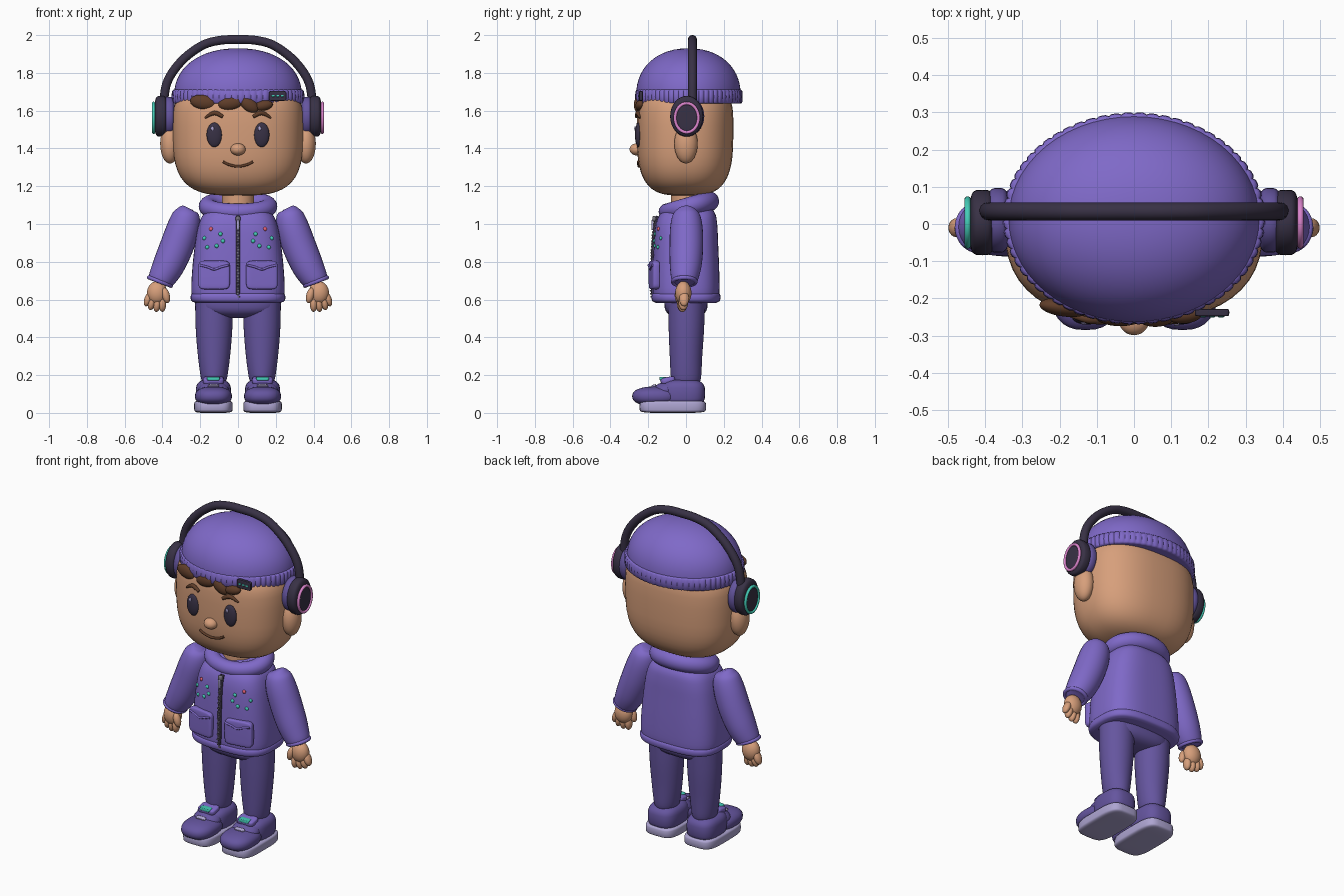
import bpy, bmesh
from math import sin, cos, pi, radians, copysign
from mathutils import Vector, Euler
from mathutils.bvhtree import BVHTree

cube = bpy.data.objects.get("Cube")
if cube:
    bpy.data.objects.remove(cube, do_unlink=True)


def material(name, code):
    srgb = [int(code[i:i + 2], 16) / 255 for i in (0, 2, 4)]
    col = [c / 12.92 if c < 0.04 else ((c + 0.055) / 1.055) ** 2.4 for c in srgb] + [1]
    m = bpy.data.materials.new(name)
    m.use_nodes = True
    m.diffuse_color = col
    m.node_tree.nodes["Principled BSDF"].inputs["Base Color"].default_value = col
    return m


PURPLE = material("purple cloth", "7F69C8")
INDIGO = material("indigo cloth", "65559F")
SKIN = material("skin", "D79F7B")
DARK = material("dark plastic", "383145")
BROWN = material("brown hair", "5F3D29")
LILAC = material("lilac rubber", "AEA5D2")
TEAL = material("teal", "45CDB8")
PINK = material("pink", "DB84CC")
RED = material("coral red", "E8637A")
GREY = material("zip metal", "77737F")
SIDES = ((1, "left"), (-1, "right"))


def skin(name, rings, mat, closed=False):
    """Bridge a list of point rings into one smooth mesh."""
    bm = bmesh.new()
    rows = [[bm.verts.new(p) for p in ring] for ring in rings]
    n = len(rows[0])
    pairs = list(zip(rows, rows[1:])) + ([(rows[-1], rows[0])] if closed else [])
    for a, b in pairs:
        for i in range(n):
            j = (i + 1) % n
            bm.faces.new((a[i], a[j], b[j], b[i]))
    if not closed:
        bm.faces.new(rows[0])
        bm.faces.new(rows[-1])
    bmesh.ops.recalc_face_normals(bm, faces=bm.faces)
    mesh = bpy.data.meshes.new(name)
    bm.to_mesh(mesh)
    bm.free()
    mesh.materials.append(mat)
    ob = bpy.data.objects.new(name, mesh)
    bpy.context.collection.objects.link(ob)
    bpy.ops.object.select_all(action="DESELECT")
    ob.select_set(True)
    bpy.context.view_layer.objects.active = ob
    bpy.ops.object.shade_smooth_by_angle(angle=radians(50))
    return ob


def spow(v, e):
    return copysign(abs(v) ** e, v)


def blob(name, loc, size, mat, e=1, ez=None, rot=(0, 0, 0), top=1, bottom=1, n=32):
    """Superellipsoid: exponents below 1 make it boxier."""
    ez = ez or e
    turn, rings = Euler(rot), []
    for k in range(n // 2 + 1):
        v = -pi / 2 + pi * (0.01 + 0.98 * k / (n // 2))
        r, z = cos(v) ** ez, spow(sin(v), ez)
        z *= size[2] * (top if z > 0 else bottom)
        ring = []
        for i in range(n):
            u = 2 * pi * i / n
            p = Vector((size[0] * r * spow(cos(u), e), size[1] * r * spow(sin(u), e), z))
            ring.append(turn.to_matrix() @ p + Vector(loc))
        rings.append(ring)
    return skin(name, rings, mat)


def spline(pts, steps, closed=False):
    """Smooth interpolation through rows of numbers."""
    n, out = len(pts), []
    get = lambda i: pts[i % n] if closed else pts[max(0, min(n - 1, i))]
    for i in range(n if closed else n - 1):
        for s in range(steps):
            t = s / steps
            out.append([b + t / 2 * (c - a + t * (2*a - 5*b + 4*c - d + t * (3*b - a - 3*c + d)))
                        for a, b, c, d in zip(get(i - 1), get(i), get(i + 1), get(i + 2))])
    return out if closed else out + [list(pts[-1])]


def loft(name, sections, mat, e=1, cx=0, n=40, steps=4, groove=0):
    """Stack of rounded sections: z, half width, half depth, centre y."""
    rings = []
    for z, rx, ry, cy in spline(sections, steps):
        ring = []
        for i in range(n):
            u, k = 2 * pi * i / n, 1 - (groove if i % 4 == 0 else 0)
            ring.append((cx + rx * k * spow(cos(u), e), cy + ry * k * spow(sin(u), e), z))
        rings.append(ring)
    return skin(name, rings, mat)


def tube(name, pts, mat, ref=(0, 1, 0), closed=False, steps=5, n=14):
    """Round sweep along x, y, z, radius rows."""
    path = spline(pts, steps, closed)
    rings, m = [], len(path)
    for k, row in enumerate(path):
        a = path[(k - 1) % m if closed else max(0, k - 1)]
        b = path[(k + 1) % m if closed else min(m - 1, k + 1)]
        t = (Vector(b[:3]) - Vector(a[:3])).normalized()
        v = t.cross(Vector(ref)).normalized()
        u = v.cross(t)
        rings.append([Vector(row[:3]) + row[3] * (u * cos(q) + v * sin(q))
                      for q in (2 * pi * i / n for i in range(n))])
    return skin(name, rings, mat, closed)


def front_of(ob):
    """Function giving the front surface point of a part at x, z."""
    tree = BVHTree.FromPolygons([v.co for v in ob.data.vertices],
                                [p.vertices for p in ob.data.polygons])
    return lambda x, z, out=0: tree.ray_cast(Vector((x, -2, z)), Vector((0, 1, 0)))[0] - Vector((0, out, 0))


# Head and face
head = blob("head", (0, -0.005, 1.52), (0.347, 0.256, 0.37), SKIN, e=0.8, ez=0.6, top=0.6, n=48)
face = front_of(head)
blob("nose", face(0, 1.395, 0.002), (0.04, 0.038, 0.032), SKIN)
loft("neck", [(1.03, 0.085, 0.08, 0), (1.2, 0.085, 0.08, 0)], SKIN)
tube("smile", [(*face(x, 1.305 + 4 * x * x, 0.003), 0.007) for x in (-0.08, -0.05, 0, 0.05, 0.08)], BROWN)
for s, side in SIDES:
    blob(side + "_eye", face(s * 0.125, 1.472), (0.041, 0.018, 0.065), DARK)
    blob(side + "_eye_glint", face(s * 0.125 - 0.01, 1.505, 0.016), (0.008, 0.004, 0.012), LILAC, n=12)
    tube(side + "_eyebrow", [(*face(s * x, z, 0.004), r) for x, z, r in
         ((0.08, 1.568, 0.009), (0.125, 1.588, 0.012), (0.175, 1.562, 0.005))], BROWN)
    blob(side + "_ear", (s * 0.36, 0, 1.425), (0.052, 0.062, 0.105), SKIN)
for x, z, w, h, tilt in ((-0.185, 1.645, 0.07, 0.038, 8), (-0.04, 1.64, 0.065, 0.036, -8),
                         (0.06, 1.63, 0.055, 0.034, 35), (0.135, 1.627, 0.05, 0.027, -10)):
    blob("hair_lock", face(x, z), (w, 0.025, h), BROWN, rot=(0, radians(tilt), 0.6 * x))

# Knitted hat with a tag
blob("hat_dome", (0, 0.013, 1.68), (0.338, 0.277, 0.25), PURPLE, ez=0.92, bottom=0.1, n=56)
loft("hat_brim", [(1.637, 0.335, 0.27, 0.015), (1.645, 0.35, 0.283, 0.015),
                  (1.703, 0.35, 0.283, 0.015), (1.712, 0.335, 0.27, 0.015)],
     PURPLE, n=256, steps=2, groove=0.015)
blob("hat_tag", (0.21, -0.238, 1.678), (0.046, 0.01, 0.026), DARK, e=0.25)
for i in (-1, 0, 1):
    blob("tag_stitch", (0.21 + i * 0.024, -0.247, 1.678), (0.008, 0.004, 0.005), TEAL, e=0.4, n=12)

# Headphones
half = [(0.395, 1.6), (0.39, 1.68), (0.375, 1.75), (0.335, 1.82), (0.27, 1.89), (0.18, 1.95), (0.09, 1.973)]
arch = half + [(0, 1.976)] + [(-x, z) for x, z in reversed(half)]
tube("headphone_band", [(x, 0.034, z, 0.024) for x, z in arch], DARK)
for s, side in SIDES:
    flat = (0, pi / 2, 0)
    blob(side + "_cushion", (s * 0.365, 0.01, 1.57), (0.103, 0.087, 0.032), INDIGO, ez=0.6, rot=flat)
    blob(side + "_cup", (s * 0.408, 0.004, 1.57), (0.108, 0.088, 0.034), DARK, ez=0.5, rot=flat)
    blob(side + "_cup_disc", (s * 0.438, 0.004, 1.562), (0.078, 0.06, 0.012), DARK, ez=0.4, rot=flat)
    ring = [(s * 0.447, 0.004 + 0.062 * cos(a), 1.562 + 0.077 * sin(a), 0.0085)
            for a in (2 * pi * i / 12 for i in range(12))]
    tube(side + "_cup_ring", ring, PINK if s > 0 else TEAL, ref=(1, 0, 0), closed=True)

# Jacket body, hem and hood
torso = loft("jacket_body", [(0.6, 0.235, 0.168, 0), (0.64, 0.247, 0.177, 0), (0.75, 0.243, 0.176, 0),
                             (0.9, 0.227, 0.17, 0), (1.0, 0.207, 0.162, 0.003), (1.06, 0.175, 0.142, 0.01),
                             (1.11, 0.1, 0.09, 0.02)], PURPLE, e=0.66, n=64)
chest = front_of(torso)
loft("jacket_hem", [(0.583, 0.225, 0.16, 0), (0.592, 0.245, 0.178, 0), (0.612, 0.251, 0.183, 0),
                    (0.63, 0.245, 0.178, 0), (0.64, 0.225, 0.16, 0)], PURPLE, e=0.66, n=64)
hood = []
for i in range(12):
    a = 2 * pi * i / 12
    back = (1 + sin(a)) / 2
    hood.append((0.16 * cos(a), 0.01 + 0.112 * sin(a), 1.065 + 0.055 * back, 0.043 + 0.01 * back))
tube("hood_roll", hood, PURPLE, ref=(0, 0, 1), closed=True, n=20)

# Zip
tube("zip_tape", [(*chest(0, z), 0.012) for z in (0.6, 0.7, 0.8, 0.9, 1.0, 1.04)], DARK)
for i in range(26):
    blob("zip_tooth", chest(0.003 * (-1) ** i, 0.615 + i * 0.0155, 0.011), (0.007, 0.004, 0.004), GREY, e=0.4, n=8)
blob("zip_slider", chest(0, 1.028, 0.018), (0.013, 0.01, 0.014), GREY, e=0.5, n=16)
blob("zip_pull", chest(0, 0.995, 0.018), (0.008, 0.006, 0.028), LILAC, e=0.5, n=16)

# Pockets and embroidered dots
for s, side in SIDES:
    mid = chest(s * 0.126, 0.73)
    tilt = (0, 0, s * 0.15)
    blob(side + "_pocket", mid, (0.084, 0.02, 0.076), PURPLE, e=0.3, rot=tilt)
    flap = []
    for x, z in ((-0.075, 0.052), (-0.035, 0.042), (0, 0.03), (0.035, 0.042), (0.075, 0.052)):
        flap.append((mid.x + s * x, mid.y - 0.019 + 0.15 * x, mid.z + z, 0.006))
    tube(side + "_pocket_flap_edge", flap, PURPLE)
    for x, z in ((0.093, 0.947), (0.178, 0.925), (0.08, 0.91), (0.113, 0.884), (0.163, 0.877), (0.143, 0.974)):
        blob(side + "_dot", chest(s * x, z), (0.011, 0.008, 0.011), RED if z > 0.96 else TEAL, n=12)

# Arms and hands
for s, side in SIDES:
    arm = [(0.262, 0.002, 1.085, 0.025), (0.266, 0.002, 1.075, 0.05), (0.273, 0.002, 1.045, 0.073),
           (0.29, 0.002, 0.98, 0.086), (0.325, 0.002, 0.88, 0.089), (0.368, -0.002, 0.78, 0.084),
           (0.405, -0.008, 0.71, 0.071), (0.414, -0.009, 0.688, 0.06)]
    tube(side + "_sleeve", [(s * x, y, z, r) for x, y, z, r in arm], PURPLE, n=28)
    tube(side + "_cuff", [(s * (0.413 + 0.058 * cos(a)), -0.009 + 0.06 * sin(a), 0.695 - 0.022 * cos(a) * -1, 0.011)
         for a in (2 * pi * i / 10 for i in range(10))], PURPLE, ref=(0, 0, 1), closed=True)
    blob(side + "_palm", (s * 0.428, -0.014, 0.635), (0.054, 0.043, 0.062), SKIN)
    for i, x in enumerate((0.4, 0.428, 0.456, 0.475)):
        blob(side + "_finger", (s * x, -0.022 + 0.004 * i, 0.577 + 0.005 * i * i - 0.006 * i),
             (0.02, 0.026, 0.042), SKIN, rot=(0, s * -0.12 * i, 0), n=20)
    blob(side + "_thumb", (s * 0.382, -0.038, 0.622), (0.021, 0.022, 0.042), SKIN, rot=(0, s * 0.25, 0), n=20)

# Trousers
blob("trouser_seat", (0, 0, 0.58), (0.215, 0.115, 0.078), INDIGO, e=0.75)
for s, side in SIDES:
    loft(side + "_trouser_leg", [(0.155, 0.058, 0.07, 0), (0.19, 0.07, 0.08, 0), (0.3, 0.085, 0.086, 0),
                                 (0.45, 0.097, 0.094, 0.002), (0.6, 0.1, 0.098, 0.003)], INDIGO, cx=s * 0.127)

# Shoes
for s, side in SIDES:
    x = s * 0.13
    blob(side + "_sole", (x, -0.07, 0.033), (0.102, 0.176, 0.033), LILAC, e=0.5, ez=0.35, n=40)
    blob(side + "_shoe_heel", (x, -0.015, 0.105), (0.093, 0.116, 0.073), INDIGO, e=0.7, ez=0.6)
    blob(side + "_shoe_toe", (x, -0.16, 0.088), (0.098, 0.125, 0.052), INDIGO, e=0.8, ez=0.85)
    blob(side + "_shoe_vamp", (x, -0.11, 0.115), (0.082, 0.085, 0.05), INDIGO, rot=(0.35, 0, 0))
    blob(side + "_shoe_tongue", (x, -0.095, 0.172), (0.056, 0.04, 0.018), PURPLE, e=0.5, rot=(0.2, 0, 0))
    blob(side + "_shoe_tag", (x, -0.122, 0.181), (0.034, 0.018, 0.01), TEAL, e=0.35, n=20)
    blob(side + "_shoe_strap", (x, -0.17, 0.142), (0.03, 0.012, 0.008), LILAC, e=0.4, rot=(0.3, 0, 0), n=20)
